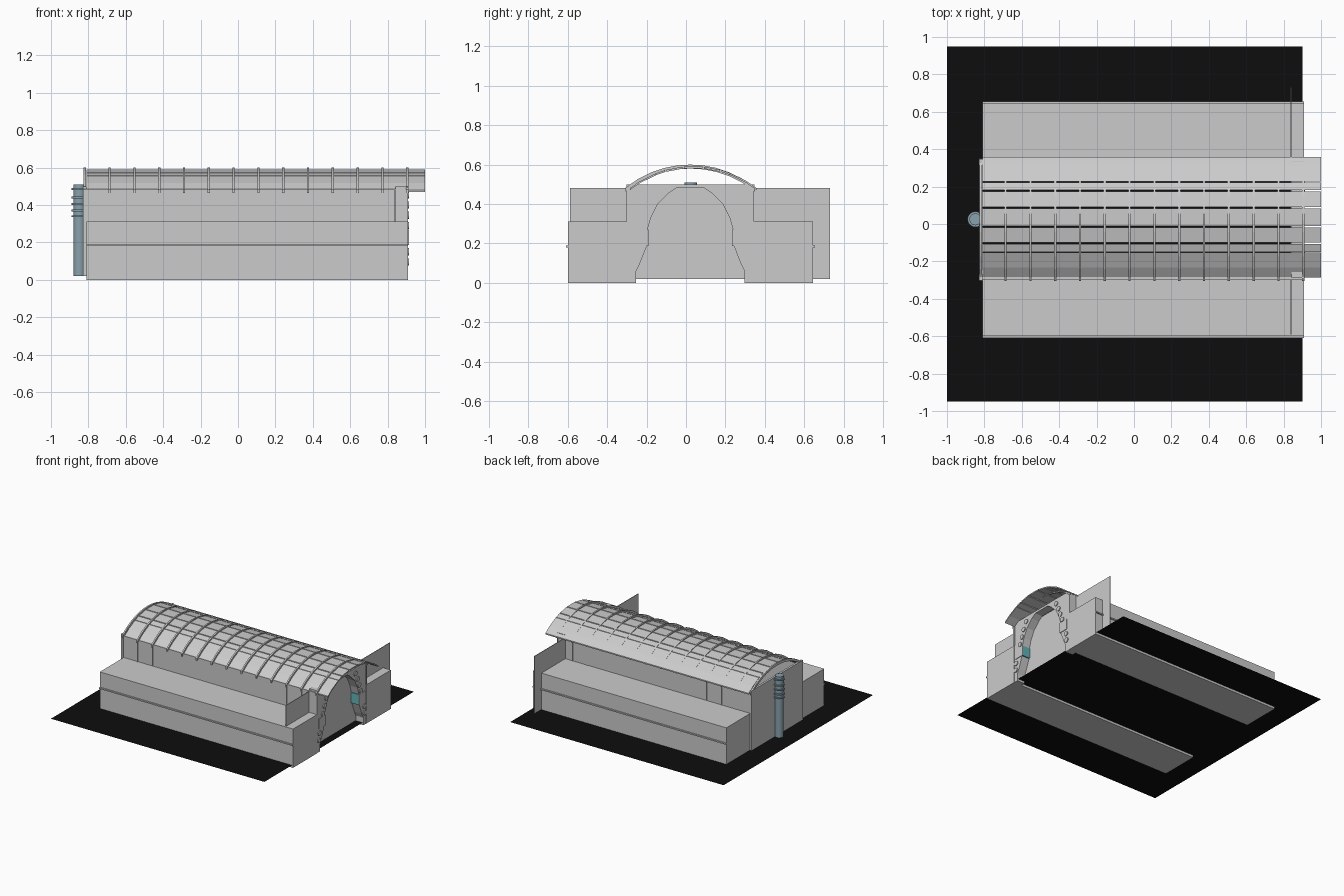
import bpy, bmesh, math
from mathutils import Vector

if "Cube" in bpy.data.objects:
    bpy.data.objects.remove(bpy.data.objects["Cube"])

CY = 0.022  # building centre line


def material(name, rgb):
    m = bpy.data.materials.new(name)
    m.diffuse_color = (*rgb, 1)
    m.use_nodes = True
    m.node_tree.nodes["Principled BSDF"].inputs["Base Color"].default_value = m.diffuse_color
    return m


BLACK = material("black", (0.004, 0.004, 0.004))
TEAL = material("teal", (0.12, 0.45, 0.47))
STEEL = material("steel_blue", (0.25, 0.36, 0.42))


def finish(bm, name, mat=None):
    bmesh.ops.recalc_face_normals(bm, faces=bm.faces)
    me = bpy.data.meshes.new(name)
    bm.to_mesh(me)
    bm.free()
    ob = bpy.data.objects.new(name, me)
    bpy.context.collection.objects.link(ob)
    if mat:
        me.materials.append(mat)
    return ob


def add_box(bm, x0, x1, y0, y1, z0, z1):
    r = bmesh.ops.create_cube(bm, size=1)
    for v in r["verts"]:
        v.co = Vector(((x0, x1)[v.co.x > 0], (y0, y1)[v.co.y > 0], (z0, z1)[v.co.z > 0]))


def box(name, *dims, mat=None):
    bm = bmesh.new()
    add_box(bm, *dims)
    return finish(bm, name, mat)


def add_prism(bm, pts, x0, x1):
    # extrude a (y, z) outline along x
    f = bm.faces.new([bm.verts.new((x0, y, z)) for y, z in pts])
    r = bmesh.ops.extrude_face_region(bm, geom=[f])
    vs = [g for g in r["geom"] if isinstance(g, bmesh.types.BMVert)]
    bmesh.ops.translate(bm, verts=vs, vec=(x1 - x0, 0, 0))


def arc_z(dy, top, radius=0.52):
    return top - radius + math.sqrt(radius * radius - dy * dy)


def add_arc_strip(bm, cy, offsets, top, depth, x0, x1):
    upper = [(cy + d, arc_z(d, top)) for d in offsets]
    lower = [(y, z - depth) for y, z in reversed(upper)]
    add_prism(bm, upper + lower, x0, x1)


# ground sheet
bm = bmesh.new()
bm.faces.new([bm.verts.new(p) for p in
              ((-1, -.95, .018), (.9, -.95, .018), (.9, .95, .018), (-1, .95, .018))])
finish(bm, "ground_sheet", BLACK)

# side wings, thin string courses and upper hall walls
for s, side in ((-1, "front"), (1, "back")):
    def span(a, b):
        return sorted((CY + s * a, CY + s * b))
    box(side + "_wing", -.81, .91, *span(.31, .622), 0, .312)
    box(side + "_string_course", -.81, .91, *span(.62, .632), .18, .19)
    box(side + "_hall_wall", -.81, .91, *span(.305, .318), .312, .485)

# roof panels with narrow slots between them
bm = bmesh.new()
panels = [(-.322, -.27, -.19), (-.186, -.144), (-.136, -.055), (-.047, .047),
          (.055, .136), (.144, .186), (.19, .27, .322)]
for p in panels:
    add_arc_strip(bm, .037, p, .592, .01, -.81, 1.0)
finish(bm, "roof_panels")

# roof ribs
rib_x = [-.819 + i * .1326 for i in range(14)]
bm = bmesh.new()
offs = [-.328 + .656 * i / 10 for i in range(11)]
for x in rib_x:
    add_arc_strip(bm, CY, offs, .6, .02, x - .006, x + .006)
finish(bm, "roof_ribs")

# wall pilasters below the end ribs
bm = bmesh.new()
for i in (1, 2, 3, 11, 12, 13):
    for s in (-1, 1):
        y = CY + s * .32
        add_box(bm, rib_x[i] - .003, rib_x[i] + .003, y - .003, y + .003, .312, .485)
finish(bm, "wall_pilasters")

# wide screen behind the entrance arch
box("entrance_screen", .836, .841, -.59, .73, .02, .48)

# entrance facade with arched opening
half = [(.275, 0), (.275, .06), (.255, .10), (.22, .19), (.22, .26),
        (.2, .33), (.165, .40), (.11, .455), (.07, .482)]
outline = [(-.312, 0)] + [(-d, z) for d, z in half] + [(d, z) for d, z in reversed(half)]
outline += [(.312, 0), (.312, .5), (-.312, .5)]
bm = bmesh.new()
add_prism(bm, [(CY + d, z) for d, z in outline], .841, .908)
finish(bm, "entrance_facade")

# round studs along the arch
bm = bmesh.new()
for d, z in ((.172, .455), (.2, .40), (.22, .345), (.242, .29), (.285, .15), (.29, .095)):
    for s in (-1, 1):
        r = bmesh.ops.create_cone(bm, cap_ends=True, segments=16, radius1=.019,
                                  radius2=.019, depth=.012)
        for v in r["verts"]:
            v.co = Vector((.909 + v.co.z, CY + s * d + v.co.x, z + v.co.y))
finish(bm, "arch_studs")

# square impost blocks, teal body with grey front
for s, side in ((-1, "left"), (1, "right")):
    y0, y1 = sorted((CY + s * .212, CY + s * .295))
    box(side + "_impost", .842, .908, y0, y1, .187, .27, mat=TEAL)
    box(side + "_impost_front", .908, .913, y0, y1, .187, .27)

# rear gable wall
box("rear_gable", -.828, -.811, CY - .325, CY + .325, .02, .5)

# ringed column at the rear
bm = bmesh.new()
profile = [(.032, .02, .51)] + [(.042, z - .005, z + .005) for z in (.34, .37, .405, .44, .485)]
for rad, z0, z1 in profile:
    r = bmesh.ops.create_cone(bm, cap_ends=True, segments=24, radius1=rad,
                              radius2=rad, depth=z1 - z0)
    bmesh.ops.translate(bm, verts=r["verts"], vec=(-.848, .025, (z0 + z1) / 2))
col = finish(bm, "rear_column", STEEL)
bpy.context.view_layer.objects.active = col
col.select_set(True)
bpy.ops.object.shade_smooth_by_angle()
